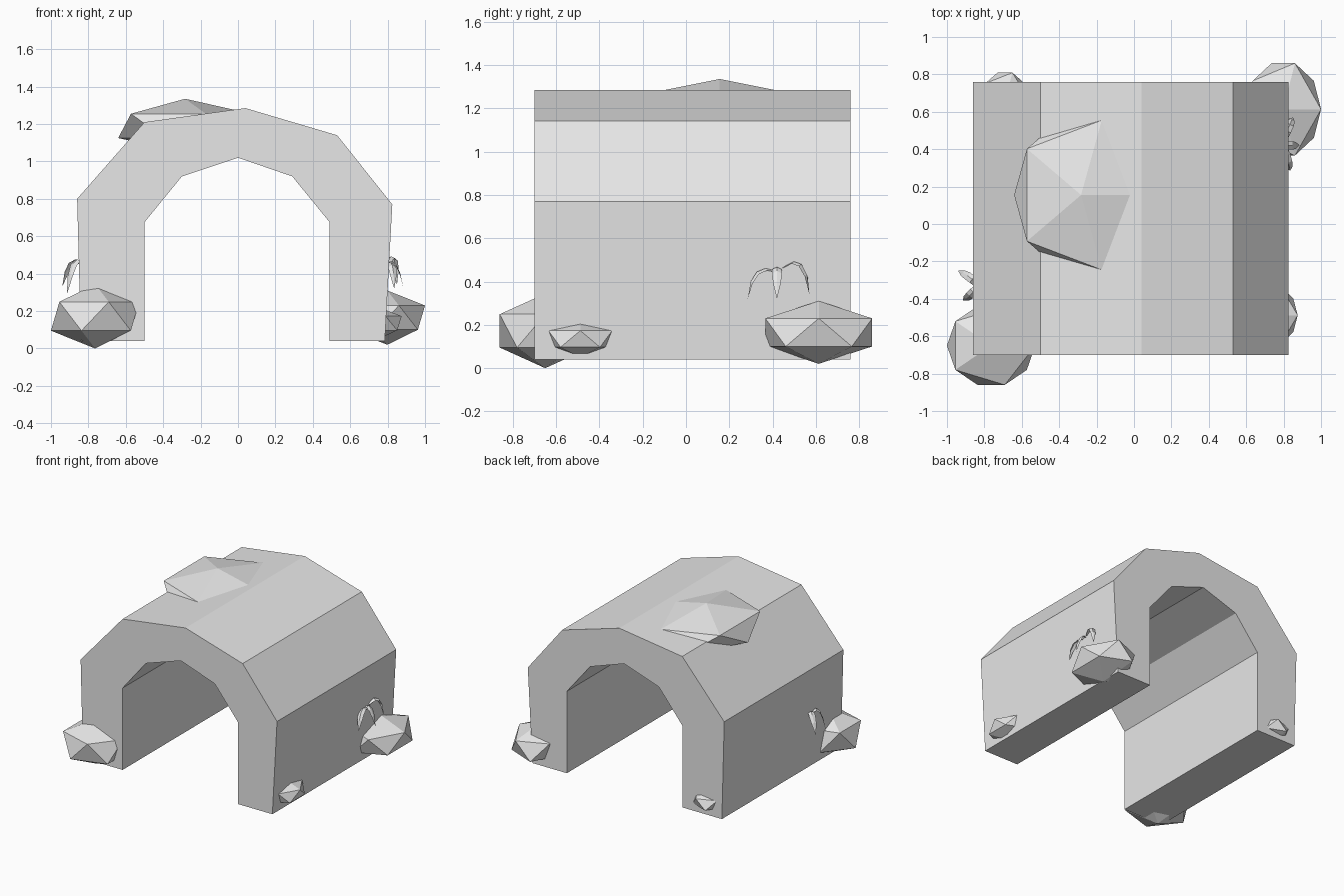
import bpy
import bmesh
from mathutils import Vector

if "Cube" in bpy.data.objects:
    bpy.data.objects.remove(bpy.data.objects["Cube"], do_unlink=True)

# One plain stone colour for everything
GREY = (0.8, 0.8, 0.8, 1.0)
stone = bpy.data.materials.new("stone_grey")
stone.use_nodes = True
stone.diffuse_color = GREY
stone.node_tree.nodes["Principled BSDF"].inputs["Base Color"].default_value = GREY


def finish(bm, name):
    """Turn a bmesh into a flat-shaded, coloured object."""
    mesh = bpy.data.meshes.new(name)
    bm.to_mesh(mesh)
    bm.free()
    mesh.materials.append(stone)
    obj = bpy.data.objects.new(name, mesh)
    bpy.context.collection.objects.link(obj)
    return obj


def tunnel(name, outline, front, back):
    """Extrude the arch outline from front to back."""
    bm = bmesh.new()
    face = bm.faces.new([bm.verts.new((x, front, z)) for x, z in outline])
    made = bmesh.ops.extrude_face_region(bm, geom=[face])["geom"]
    moved = [g for g in made if isinstance(g, bmesh.types.BMVert)]
    bmesh.ops.translate(bm, verts=moved, vec=(0, back - front, 0))
    bmesh.ops.recalc_face_normals(bm, faces=bm.faces)
    return finish(bm, name)


def rock(name, centre, radii):
    """A squashed twenty-sided boulder."""
    bm = bmesh.new()
    bmesh.ops.create_icosphere(bm, subdivisions=1, radius=1)
    bmesh.ops.scale(bm, verts=bm.verts, vec=radii)
    bmesh.ops.translate(bm, verts=bm.verts, vec=centre)
    return finish(bm, name)


def blade(bm, root, bend, tip, width, steps=4):
    """A creased leaf that arches from root over bend and narrows to its tip."""
    root, bend, tip = Vector(root), Vector(bend), Vector(tip)
    side = (tip - root).cross(bend - root).normalized()
    rows = []
    for i in range(steps):
        t = i / steps
        p = root * (1 - t) ** 2 + bend * 2 * t * (1 - t) + tip * t * t
        half = side * width * (0.5 + 0.5 * t) * (1 - t ** 3) * 0.5
        ridge = (bend - (root + tip) / 2).normalized() * width * 0.15
        rows.append([bm.verts.new(v) for v in (p - half, p + ridge, p + half)])
    for a, b in zip(rows, rows[1:]):
        for k in range(2):
            bm.faces.new((a[k], a[k + 1], b[k + 1], b[k]))
    end = bm.verts.new(tip)
    for k in range(2):
        bm.faces.new((rows[-1][k], rows[-1][k + 1], end))


def tuft(name, blades):
    bm = bmesh.new()
    for root, bend, tip in blades:
        blade(bm, root, bend, tip, 0.07)
    bmesh.ops.recalc_face_normals(bm, faces=bm.faces)
    return finish(bm, name)


# Arched tunnel shell: outer side, then inner side
outer = [(-0.84, 0.04), (-0.86, 0.8), (-0.5, 1.21), (0.04, 1.285),
         (0.53, 1.14), (0.825, 0.77), (0.785, 0.04)]
inner = [(0.49, 0.04), (0.49, 0.675), (0.29, 0.92), (0, 1.02),
         (-0.3, 0.92), (-0.5, 0.675), (-0.5, 0.04)]
tunnel("arched_tunnel", outer + inner, -0.7, 0.76)

# Boulders set into the roof and around the feet
rock("roof_rock", (-0.283, 0.155, 1.19), (0.4, 0.47, 0.145))
rock("front_right_rock", (-0.764, -0.65, 0.172), (0.264, 0.247, 0.172))
rock("back_left_rock", (0.798, 0.613, 0.165), (0.226, 0.29, 0.145))
rock("left_small_rock", (0.75, -0.488, 0.135), (0.14, 0.173, 0.085))
rock("back_right_small_rock", (-0.69, 0.66, 0.13), (0.145, 0.175, 0.08))

# Drooping leaf tufts on both outer walls
tuft("left_tuft", [
    ((0.8, 0.42, 0.44), (0.83, 0.31, 0.49), (0.835, 0.285, 0.32)),
    ((0.8, 0.42, 0.45), (0.85, 0.42, 0.49), (0.885, 0.42, 0.32)),
    ((0.8, 0.45, 0.46), (0.84, 0.55, 0.54), (0.85, 0.57, 0.34)),
])
tuft("right_tuft", [
    ((-0.84, -0.32, 0.45), (-0.89, -0.27, 0.52), (-0.94, -0.25, 0.33)),
    ((-0.84, -0.34, 0.45), (-0.88, -0.39, 0.52), (-0.915, -0.41, 0.29)),
])
